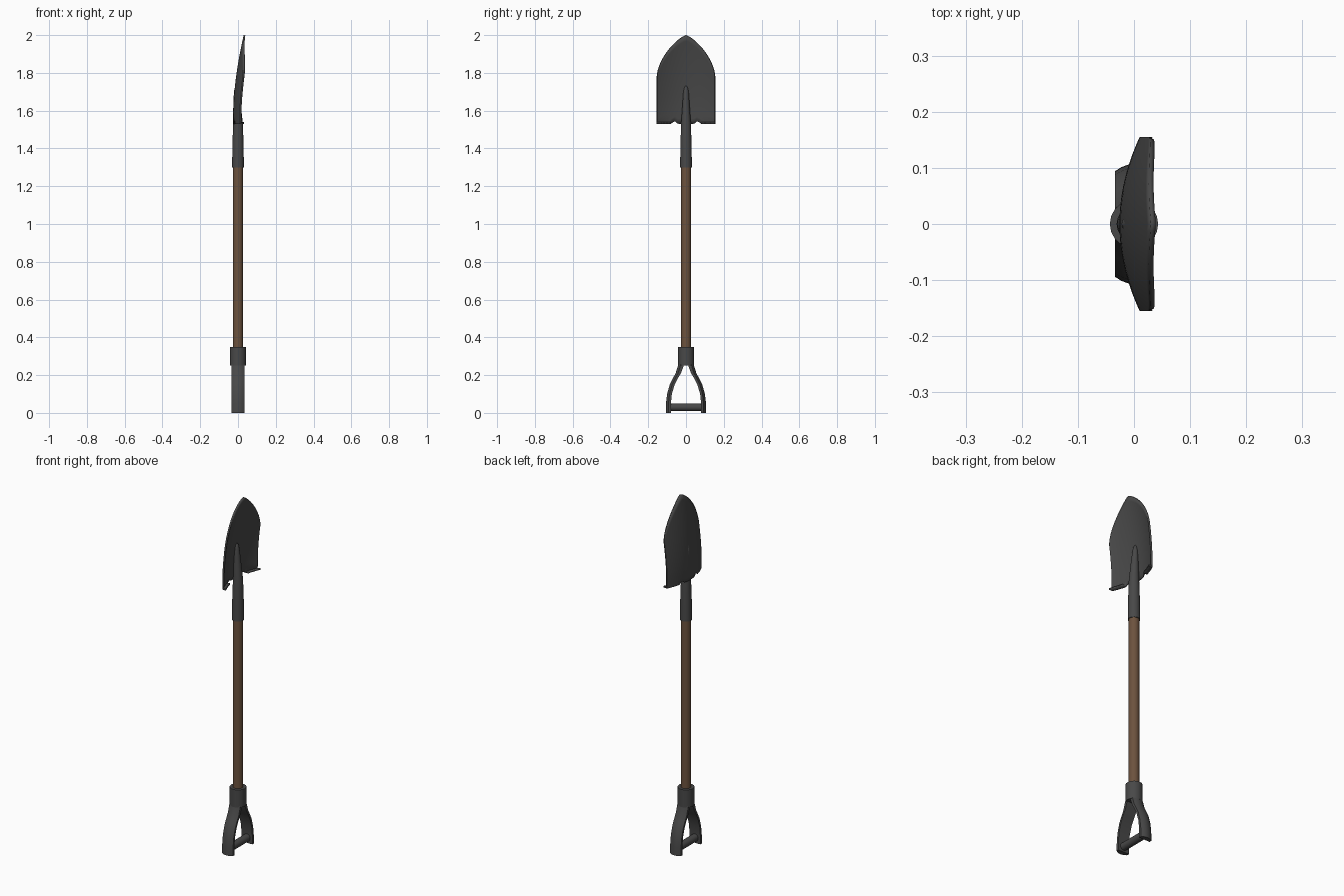
import bpy, bmesh, math
from math import cos, sin, pi

cube = bpy.data.objects.get("Cube")
if cube:
    bpy.data.objects.remove(cube, do_unlink=True)


def material(name, colour):
    m = bpy.data.materials.new(name)
    m.use_nodes = True
    m.diffuse_color = (*colour, 1)
    m.node_tree.nodes["Principled BSDF"].inputs["Base Color"].default_value = (*colour, 1)
    return m


STEEL = material("dark steel", (0.065, 0.065, 0.065))
WOOD = material("brown wood", (0.15, 0.085, 0.048))


def finish(bm, name, mat, angle=35):
    bmesh.ops.recalc_face_normals(bm, faces=bm.faces)
    mesh = bpy.data.meshes.new(name)
    bm.to_mesh(mesh)
    bm.free()
    mesh.materials.append(mat)
    ob = bpy.data.objects.new(name, mesh)
    bpy.context.collection.objects.link(ob)
    bpy.ops.object.select_all(action='DESELECT')
    bpy.context.view_layer.objects.active = ob
    ob.select_set(True)
    bpy.ops.object.shade_smooth_by_angle(angle=math.radians(angle))
    return ob


def loft(name, sections, mat):
    """Skin a list of equal-length closed sections and cap both ends."""
    bm = bmesh.new()
    rings = [[bm.verts.new(p) for p in s] for s in sections]
    n = len(rings[0])
    for a, b in zip(rings, rings[1:]):
        for i in range(n):
            j = (i + 1) % n
            bm.faces.new((a[i], a[j], b[j], b[i]))
    bm.faces.new(rings[0])
    bm.faces.new(rings[-1])
    return finish(bm, name, mat)


def ring(x, z, r, n=20):
    return [(x + r * cos(2 * pi * i / n), r * sin(2 * pi * i / n), z) for i in range(n)]


# Shaft, collar and tapering blade socket
loft("shaft", [ring(0, z, 0.027) for z in (0.33, 1.32)], WOOD)
loft("collar", [ring(0, z, 0.043) for z in (0.25, 0.35)], STEEL)
socket = [(0, 1.30, 0.031), (0, 1.40, 0.030), (0, 1.53, 0.026), (-0.003, 1.60, 0.021),
          (-0.006, 1.66, 0.017), (-0.008, 1.70, 0.014), (-0.008, 1.72, 0.010), (-0.008, 1.73, 0.004)]
loft("socket", [ring(*s) for s in socket], STEEL)

# Forked legs of the grip: rounded outside, flat inside
fork = [(0, 0.107, 0.08), (0.05, 0.106, 0.08), (0.10, 0.100, 0.075), (0.15, 0.086, 0.06),
        (0.18, 0.071, 0.045), (0.21, 0.055, 0.027), (0.255, 0.041, 0.010)]
for side, label in ((1, "back"), (-1, "front")):
    sections = []
    for z, outer, inner in fork:
        arc = [(0.034 * t / 3, side * (outer - 0.013 * (t / 3) ** 2), z) for t in range(-3, 4)]
        sections.append(arc + [(0.034, side * inner, z), (-0.034, side * inner, z)])
    loft(label + "_grip_leg", sections, STEEL)

# Crossbar of the grip
bar = [[(0.021 * cos(pi * i / 8), y, 0.03 + 0.021 * sin(pi * i / 8)) for i in range(16)]
       for y in (-0.085, 0.085)]
loft("grip_bar", bar, STEEL)


# Dished blade with pointed end and folded foot treads
HALF = 0.155
COLS, ROWS = 40, 16


def spine(z):
    t = max(0, (z - 1.58) / 0.42)
    return -0.026 + 0.056 * t ** 1.7


def top_edge(y):
    return 1.78 + 0.22 * (1 - (abs(y) / HALF) ** 1.3) ** 0.6


def bottom_edge(y):
    notch = max(0, 1 - abs(abs(y) - 0.062) / 0.018)
    return 1.53 + 0.016 * notch


bm = bmesh.new()
grid = []
for c in range(COLS + 1):
    y = HALF * sin(pi / 2 * (2 * c / COLS - 1))
    low, high = bottom_edge(y), top_edge(y)
    column = []
    for r in range(ROWS + 1):
        z = low + (high - low) * r / ROWS
        column.append(bm.verts.new((spine(z) + 1.5 * y * y, y, z)))
    grid.append(column)
for a, b in zip(grid, grid[1:]):
    for r in range(ROWS):
        bm.faces.new((a[r], b[r], b[r + 1], a[r + 1]))
for side in (-1, 1):
    treads = [col[0] for col in grid if col[0].co.y * side > 0.078]
    folded = [bm.verts.new((v.co.x + 0.023, v.co.y, v.co.z)) for v in treads]
    for i in range(len(treads) - 1):
        bm.faces.new((treads[i], treads[i + 1], folded[i + 1], folded[i]))
bmesh.ops.recalc_face_normals(bm, faces=bm.faces)
middle = min(bm.faces, key=lambda f: abs(f.calc_center_median().y) + abs(f.calc_center_median().z - 1.7))
flip = middle.normal.x < 0
blade = finish(bm, "blade", STEEL)
if flip:
    blade.data.flip_normals()
solid = blade.modifiers.new("thickness", 'SOLIDIFY')
solid.thickness = 0.009
solid.offset = 1
